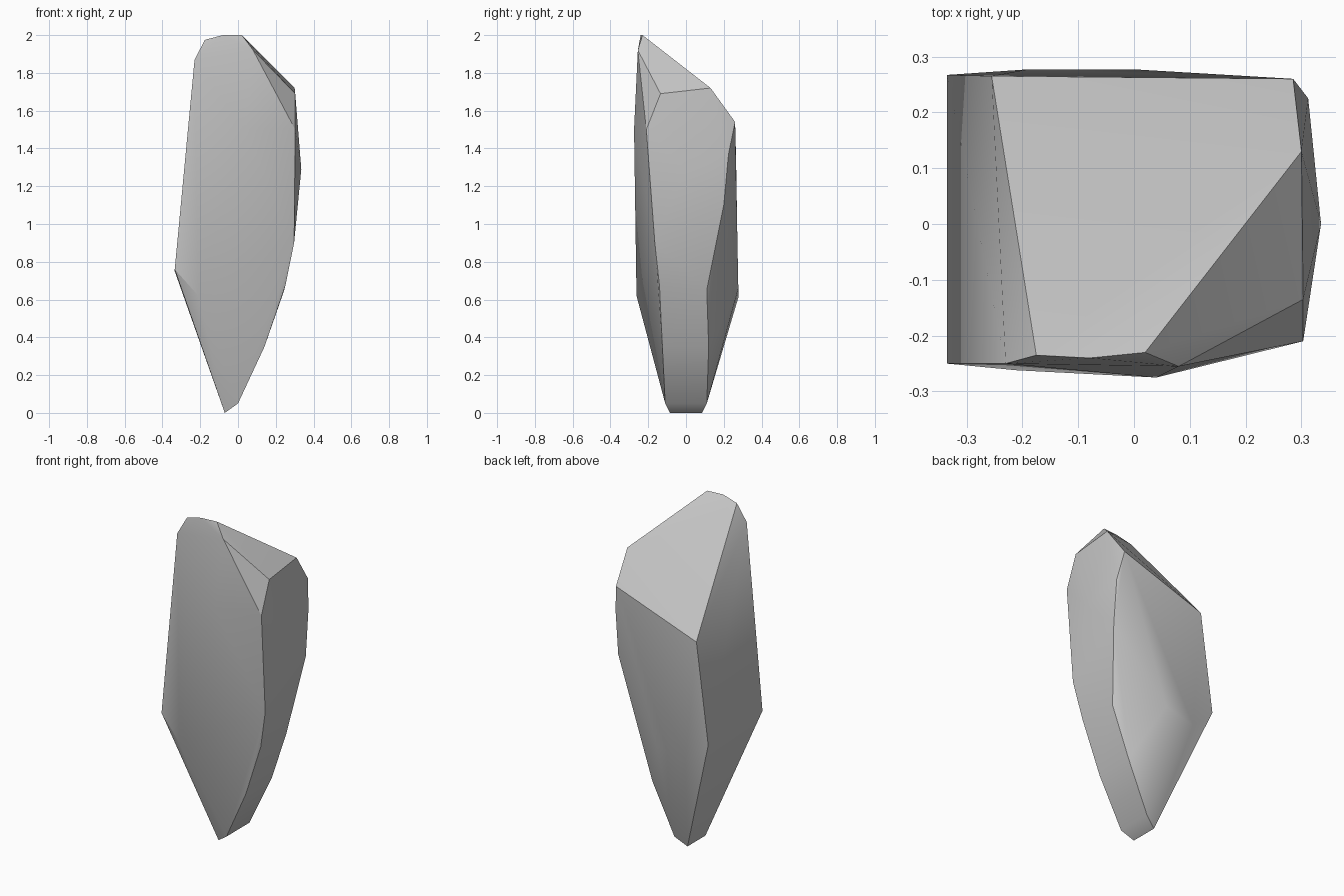
import bpy
import bmesh
import math

default_cube = bpy.data.objects.get("Cube")
if default_cube:
    bpy.data.objects.remove(default_cube, do_unlink=True)


def make_material(name, colour):
    material = bpy.data.materials.new(name)
    material.use_nodes = True
    material.diffuse_color = colour
    material.node_tree.nodes["Principled BSDF"].inputs["Base Color"].default_value = colour
    return material


def make_faceted_stone(name, corners, material):
    """Wrap the corners in a tight skin and merge the nearly flat facets."""
    mesh = bpy.data.meshes.new(name)
    bm = bmesh.new()
    for corner in corners:
        bm.verts.new(corner)
    hull = bmesh.ops.convex_hull(bm, input=bm.verts[:], use_existing_faces=False)
    # drop any corner that ended up inside the skin
    loose = [v for v in bm.verts if not v.link_faces]
    bmesh.ops.delete(bm, geom=loose, context="VERTS")
    bmesh.ops.dissolve_limit(
        bm, angle_limit=math.radians(2), verts=bm.verts[:], edges=bm.edges[:]
    )
    bmesh.ops.recalc_face_normals(bm, faces=bm.faces[:])
    bm.to_mesh(mesh)
    bm.free()
    mesh.materials.append(material)
    stone = bpy.data.objects.new(name, mesh)
    bpy.context.collection.objects.link(stone)
    return stone


# Sloping cut across the top
top_cut = [
    (.02, -.23, 2), (-.08, -.24, 2), (-.175, -.235, 1.975),
    (-.255, .265, 1.35), (.285, .26, 1.54), (.3, .13, 1.72),
]

# Chipped corner between the top, the front and the right flank
corner_chip = [(.08, -.255, 1.92), (.303, -.135, 1.69), (.303, -.21, 1.5)]

# Left flank
left_flank = [(-.23, -.25, 1.87), (-.335, -.25, .76), (-.335, .267, .75)]

# Shallow bulges of the front and back
front_bulge = [(.04, -.275, 1.5), (-.21, -.262, .62)]
back_bulge = [(-.19, .277, .61), (0, .277, .66)]

# Curved right flank: its widest point, then its back and front edges
right_flank = [
    (.335, 0, 1.29),
    (.312, .225, 1.37), (.312, .2, 1.1), (.245, .11, .65), (.14, .12, .35),
    (.297, -.165, .9), (.25, -.14, .67), (.14, -.125, .35),
]

# Blunt foot
foot = [(0, side * .11, .05) for side in (-1, 1)]
foot += [(-.07, side * .085, 0) for side in (-1, 1)]

grey_stone = make_material("grey_stone", (.55, .55, .55, 1))
shard = make_faceted_stone(
    "rock_shard",
    top_cut + corner_chip + left_flank + front_bulge + back_bulge + right_flank + foot,
    grey_stone,
)

# Soft facets with the strong ridges kept sharp
bpy.ops.object.select_all(action="DESELECT")
shard.select_set(True)
bpy.context.view_layer.objects.active = shard
bpy.ops.object.shade_smooth_by_angle(angle=math.radians(30))
